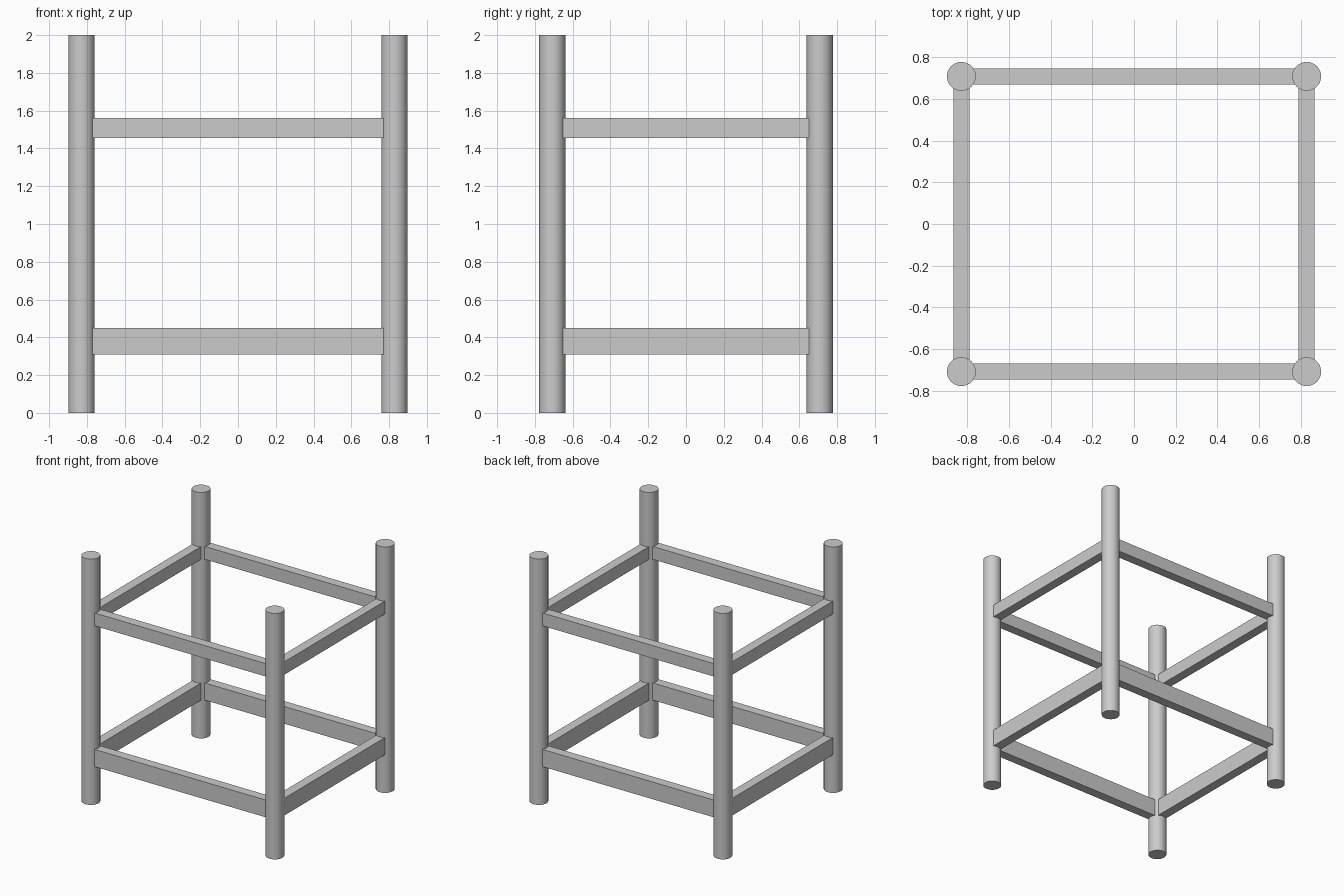
import bpy
import math

cube = bpy.data.objects.get("Cube")
if cube:
    bpy.data.objects.remove(cube, do_unlink=True)

# Single plain grey material
GREY = (0.6, 0.6, 0.6, 1.0)
grey = bpy.data.materials.new("plain_grey")
grey.use_nodes = True
grey.diffuse_color = GREY
for node in grey.node_tree.nodes:
    if node.type == 'BSDF_PRINCIPLED':
        node.inputs["Base Color"].default_value = GREY

# Frame dimensions
POST_X, POST_Y, POST_R, HEIGHT = 0.828, 0.708, 0.069, 2.0
RAIL_T = 0.077
RAIL_INSET = 0.058  # gap from post axis to rail end
RAILS = {"lower": (0.31, 0.45), "upper": (1.455, 1.56)}


def add_post(name, x, y):
    bpy.ops.mesh.primitive_cylinder_add(
        vertices=64, radius=POST_R, depth=HEIGHT, location=(x, y, HEIGHT / 2))
    post = bpy.context.object
    post.name = name
    post.data.materials.append(grey)
    bpy.ops.object.shade_smooth_by_angle(angle=math.radians(30))


def add_rail(name, location, size):
    bpy.ops.mesh.primitive_cube_add(size=1, location=location)
    rail = bpy.context.object
    rail.name = name
    rail.scale = size
    bpy.ops.object.transform_apply(location=False, rotation=False, scale=True)
    rail.data.materials.append(grey)


# Four round corner posts
for side, sx in (("right", -1), ("left", 1)):
    for end, sy in (("front", -1), ("back", 1)):
        add_post(f"{end}_{side}_post", sx * POST_X, sy * POST_Y)

# Two rings of rectangular rails
for level, (bottom, top) in RAILS.items():
    z, h = (bottom + top) / 2, top - bottom
    for end, s in (("front", -1), ("back", 1)):
        add_rail(f"{level}_{end}_rail", (0, s * POST_Y, z),
                 (2 * (POST_X - RAIL_INSET), RAIL_T, h))
    for side, s in (("right", -1), ("left", 1)):
        add_rail(f"{level}_{side}_rail", (s * POST_X, 0, z),
                 (RAIL_T, 2 * (POST_Y - RAIL_INSET), h))
